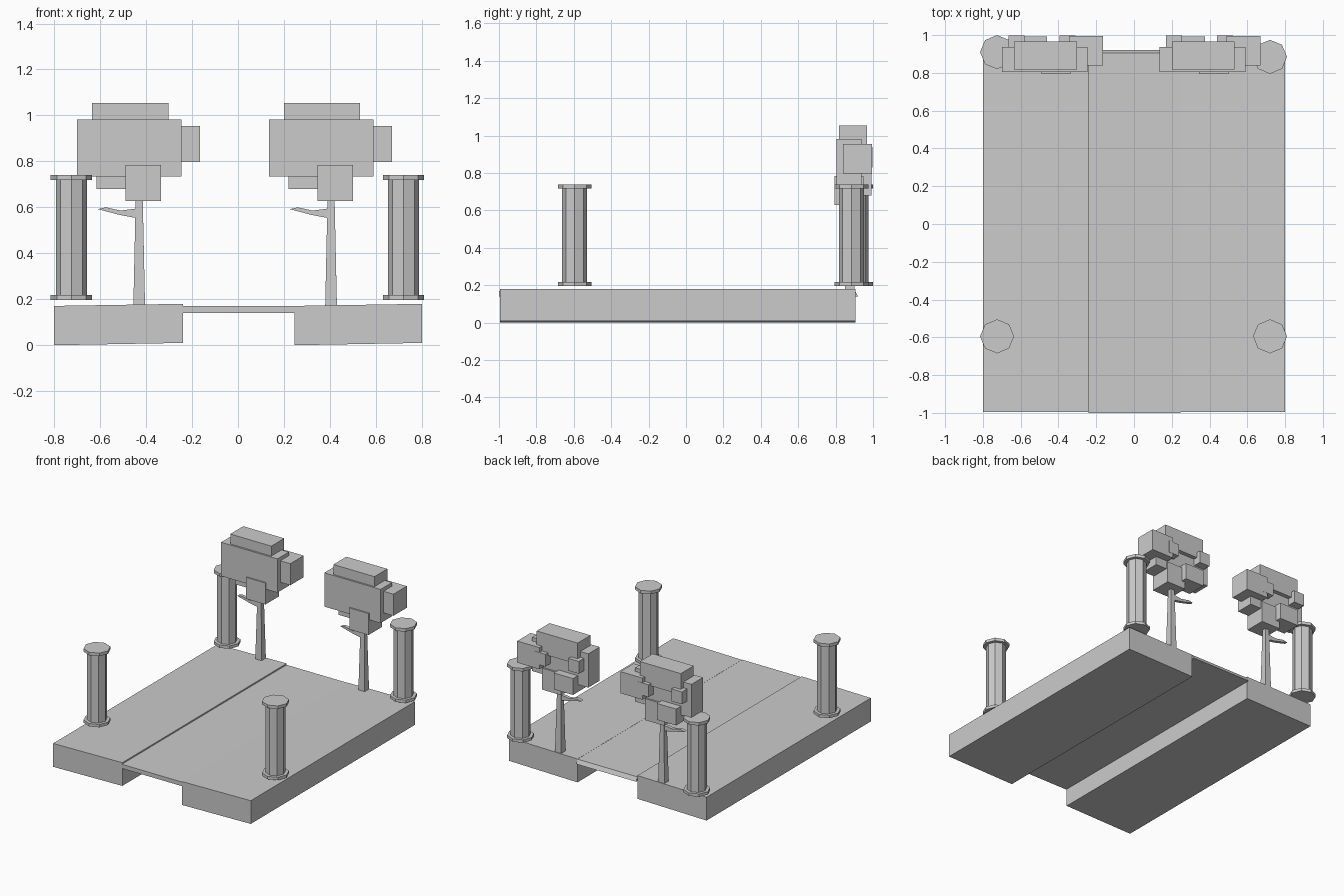
import bpy, bmesh
from mathutils import Matrix, Vector

cube = bpy.data.objects.get("Cube")
if cube:
    bpy.data.objects.remove(cube, do_unlink=True)

grey = bpy.data.materials.new("plain grey")
grey.use_nodes = True
COLOUR = (0.6, 0.6, 0.6, 1)
grey.diffuse_color = COLOUR
grey.node_tree.nodes["Principled BSDF"].inputs["Base Color"].default_value = COLOUR


def finish(name, bm):
    bmesh.ops.recalc_face_normals(bm, faces=bm.faces)
    mesh = bpy.data.meshes.new(name)
    bm.to_mesh(mesh)
    bm.free()
    mesh.materials.append(grey)
    obj = bpy.data.objects.new(name, mesh)
    bpy.context.collection.objects.link(obj)
    return obj


def add_prism(bm, points, offset):
    """Extrude a closed 3D outline by an offset."""
    face = bm.faces.new([bm.verts.new(p) for p in points])
    result = bmesh.ops.extrude_face_region(bm, geom=[face], use_keep_orig=True)
    verts = [v for v in result["geom"] if isinstance(v, bmesh.types.BMVert)]
    bmesh.ops.translate(bm, verts=verts, vec=offset)


def add_box(bm, x0, x1, y0, y1, z0, z1):
    centre = Vector((x0 + x1, y0 + y1, z0 + z1)) / 2
    size = Matrix.Diagonal((x1 - x0, y1 - y0, z1 - z0, 1))
    bmesh.ops.create_cube(bm, size=1, matrix=Matrix.Translation(centre) @ size)


def add_cone(bm, sides, r0, r1, x, y, z0, z1, turn=0):
    place = Matrix.Translation((x, y, (z0 + z1) / 2)) @ Matrix.Rotation(turn, 4, "Z")
    bmesh.ops.create_cone(bm, cap_ends=True, segments=sides, radius1=r0,
                          radius2=r1, depth=z1 - z0, matrix=place)


# Side blocks, each rising very slightly towards +x
for name, x0, x1 in (("right_block", -0.8, -0.24), ("left_block", 0.245, 0.8)):
    bm = bmesh.new()
    outline = [(x0, -0.995, 0), (x1, -0.995, 0.01),
               (x1, -0.995, 0.18), (x0, -0.995, 0.171)]
    add_prism(bm, outline, (0, 1.9, 0))
    finish(name, bm)

# Thin deck bridging the blocks, with a sloped back edge
bm = bmesh.new()
add_prism(bm, [(-0.24, -1, 0.14), (-0.24, -1, 0.17),
               (-0.24, 0.905, 0.17), (-0.24, 0.92, 0.14)], (0.485, 0, 0))
finish("middle_deck", bm)

# Octagonal corner columns with wider discs at both ends
for name, x, y in (("front_right_column", -0.725, -0.595),
                   ("front_left_column", 0.72, -0.595),
                   ("back_right_column", -0.725, 0.91),
                   ("back_left_column", 0.72, 0.885)):
    bm = bmesh.new()
    add_cone(bm, 8, 0.067, 0.067, x, y, 0.218, 0.718)
    add_cone(bm, 8, 0.09, 0.09, x, y, 0.197, 0.218)
    add_cone(bm, 8, 0.09, 0.09, x, y, 0.718, 0.74)
    finish(name, bm)

# Foliage boxes around the trunk: x, y and z ranges
FOLIAGE = (
    (-0.27, 0.185, 0.805, 0.937, 0.735, 0.982),   # main mass
    (-0.205, 0.127, 0.818, 0.967, 0.9, 1.055),    # crown
    (0.085, 0.265, 0.84, 0.995, 0.797, 0.955),    # side clump
    (-0.06, 0.095, 0.795, 0.95, 0.628, 0.785),    # low clump
    (-0.185, -0.03, 0.85, 0.993, 0.68, 0.8),      # low back clump
    (-0.235, -0.15, 0.9, 0.997, 0.85, 0.94),      # small back clump
    (0.035, 0.12, 0.9, 0.997, 0.83, 0.92),        # small inner clump
)
BRANCH = ((-0.18, 0.592), (-0.145, 0.6), (-0.08, 0.586), (-0.01, 0.595),
          (-0.01, 0.553), (-0.085, 0.567))

# Two matching trees
for side, x in (("right", -0.43), ("left", 0.405)):
    bm = bmesh.new()
    add_cone(bm, 4, 0.036, 0.021, x, 0.875, 0.17, 0.66, 0.785)
    finish(side + "_tree_trunk", bm)

    bm = bmesh.new()
    add_prism(bm, [(x + px, 0.863, pz) for px, pz in BRANCH], (0, 0.024, 0))
    finish(side + "_tree_branch", bm)

    bm = bmesh.new()
    for x0, x1, y0, y1, z0, z1 in FOLIAGE:
        add_box(bm, x + x0, x + x1, y0, y1, z0, z1)
    finish(side + "_tree_foliage", bm)
